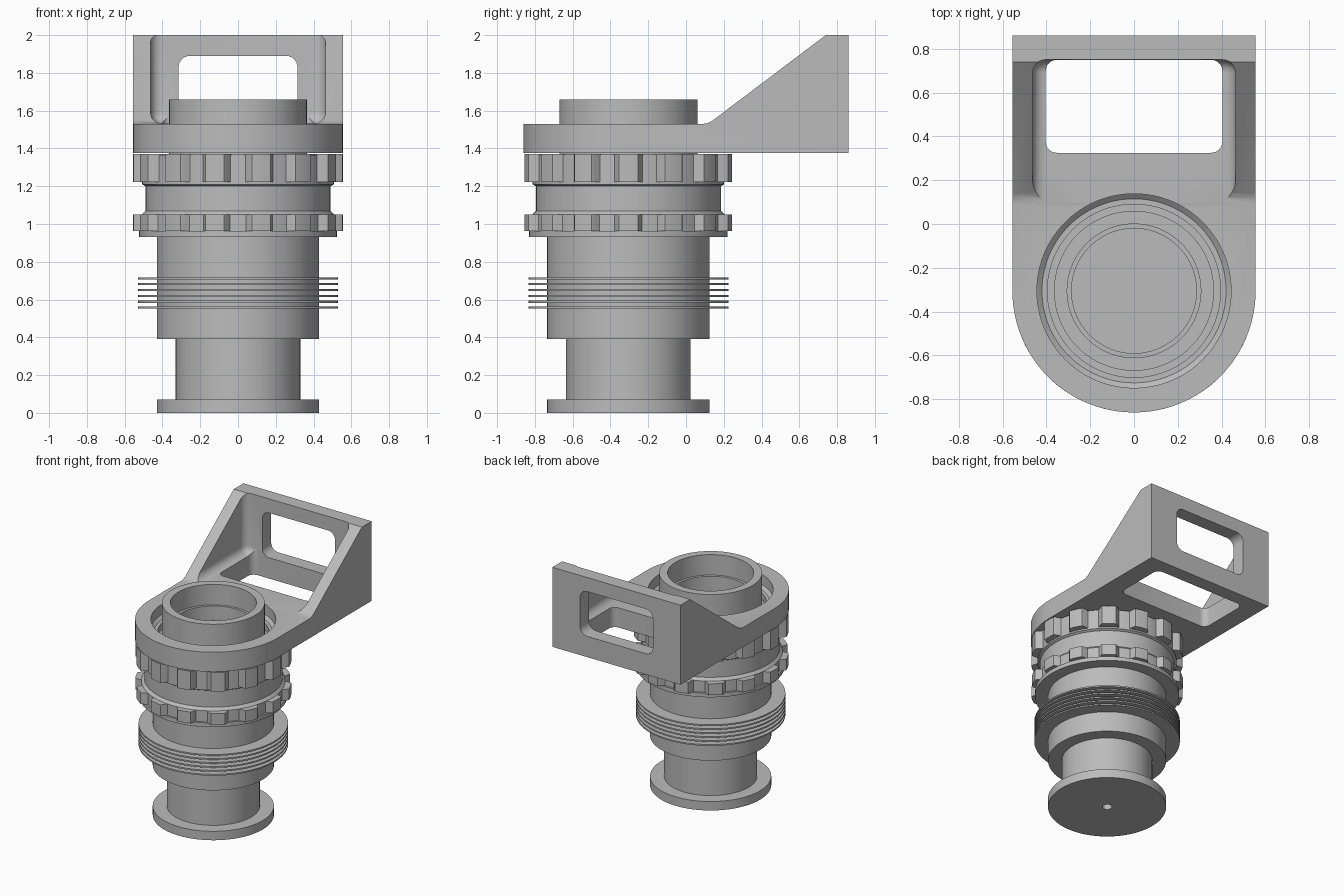
import bpy, bmesh
from math import sin, cos, pi, radians
from mathutils import Vector

if "Cube" in bpy.data.objects:
    bpy.data.objects.remove(bpy.data.objects["Cube"])

AXIS_Y = -0.305   # centre line of the turned parts
HALF = 0.555      # half width of the bracket
STEPS = 96

grey = bpy.data.materials.new("plain grey")
grey.use_nodes = True
grey.diffuse_color = (0.5, 0.5, 0.5, 1)
grey.node_tree.nodes["Principled BSDF"].inputs["Base Color"].default_value = (0.5, 0.5, 0.5, 1)


def finish(name, bm):
    bmesh.ops.recalc_face_normals(bm, faces=bm.faces)
    mesh = bpy.data.meshes.new(name)
    bm.to_mesh(mesh)
    bm.free()
    mesh.materials.append(grey)
    ob = bpy.data.objects.new(name, mesh)
    bpy.context.collection.objects.link(ob)
    return ob


def activate(ob):
    bpy.ops.object.select_all(action='DESELECT')
    ob.select_set(True)
    bpy.context.view_layer.objects.active = ob


def smooth(ob):
    activate(ob)
    bpy.ops.object.shade_smooth_by_angle(angle=radians(30))


def lathe(name, profile):
    """Turn a closed (radius, height) profile about the centre line."""
    bm = bmesh.new()
    rings = []
    for i in range(STEPS):
        a = 2 * pi * i / STEPS
        rings.append([bm.verts.new((r * sin(a), AXIS_Y - r * cos(a), z)) for r, z in profile])
    n = len(profile)
    for i in range(STEPS):
        p, q = rings[i], rings[(i + 1) % STEPS]
        for j in range(n):
            k = (j + 1) % n
            bm.faces.new((p[j], q[j], q[k], p[k]))
    ob = finish(name, bm)
    smooth(ob)
    return ob


def prism(name, points, direction):
    """Extrude a flat outline along a direction."""
    bm = bmesh.new()
    face = bm.faces.new([bm.verts.new(p) for p in points])
    out = bmesh.ops.extrude_face_region(bm, geom=[face])
    verts = [g for g in out["geom"] if isinstance(g, bmesh.types.BMVert)]
    bmesh.ops.translate(bm, verts=verts, vec=Vector(direction))
    return finish(name, bm)


def rounded_box(name, lo, hi, radius, axes):
    """Box with the edges along the given axes rounded."""
    bm = bmesh.new()
    bmesh.ops.create_cube(bm, size=1)
    lo, hi = Vector(lo), Vector(hi)
    for v in bm.verts:
        v.co = [lo[i] + (v.co[i] + 0.5) * (hi[i] - lo[i]) for i in range(3)]

    def along(e):
        d = e.verts[1].co - e.verts[0].co
        return max(range(3), key=lambda i: abs(d[i]))
    edges = [e for e in bm.edges if along(e) in axes]
    bmesh.ops.bevel(bm, geom=edges, offset=radius, segments=6, profile=0.5, affect='EDGES')
    return finish(name, bm)


def cut(ob, cutter):
    cutter.hide_render = True
    mod = ob.modifiers.new("cut", 'BOOLEAN')
    mod.operation, mod.solver, mod.object = 'DIFFERENCE', 'EXACT', cutter
    activate(ob)
    bpy.ops.object.modifier_apply(modifier=mod.name)
    bpy.data.objects.remove(cutter)


# Turned body: foot, waist, barrel, flange, neck and hollow top tube
lathe("body", [
    (0.035, 0), (0.43, 0), (0.43, 0.07), (0.33, 0.07), (0.33, 0.39),
    (0.43, 0.39), (0.43, 0.93), (0.525, 0.93), (0.525, 0.962), (0.51, 0.962),
    (0.51, 1.05), (0.49, 1.07), (0.49, 1.2), (0.507, 1.21), (0.507, 1.365),
    (0.365, 1.365), (0.365, 1.66), (0.305, 1.66), (0.305, 1.5), (0.285, 1.5),
    (0.285, 0.1), (0.035, 0.1)])

# Thin cooling fins
for i in range(6):
    z = 0.552 + i * 0.031
    lathe(f"fin_{i + 1}", [(0.42, z), (0.53, z), (0.53, z + 0.011), (0.42, z + 0.011)])


# Scalloped grip rings
def grip_ring(name, z0, z1, teeth=14):
    pts = []
    count = teeth * 20
    for i in range(count):
        a = 2 * pi * i / count
        wave = max(-1, min(1, 2 * cos(teeth * a) + 0.3))
        r = 0.528 + 0.027 * sin(wave * pi / 2)
        pts.append((r * cos(a), AXIS_Y + r * sin(a), z0))
    smooth(prism(name, pts, (0, 0, z1 - z0)))


grip_ring("lower_grip_ring", 0.962, 1.05)
grip_ring("upper_grip_ring", 1.222, 1.37)

# Mounting bracket: rounded plate with an upright back and sloping cheeks
outline = [(HALF, 0.86, 1.377), (-HALF, 0.86, 1.377)]
for i in range(49):
    a = pi + pi * i / 48
    outline.append((HALF * cos(a), AXIS_Y + HALF * sin(a), 1.377))
bracket = prism("mounting_bracket", outline, (0, 0, 0.623))

slope = [(-1, 1.53), (0.09, 1.53), (0.115, 1.534), (0.14, 1.547), (0.74, 2.0),
         (0.8, 2.045), (-1, 2.045)]
cut(bracket, prism("slope_cutter", [(-1, y, z) for y, z in slope], (2, 0, 0)))
cut(bracket, rounded_box("pocket_cutter", (-0.463, 0, 1.531), (0.463, 0.75, 2.3), 0.06, (0, 1, 2)))
cut(bracket, rounded_box("back_window_cutter", (-0.315, 0.6, 1.54), (0.315, 1, 1.89), 0.06, (1,)))
cut(bracket, rounded_box("floor_window_cutter", (-0.403, 0.325, 1.2), (0.403, 0.749, 1.6), 0.05, (2,)))
cut(bracket, lathe("socket_cutter", [
    (0.001, 1.3), (0.395, 1.3), (0.395, 1.43), (0.42, 1.43), (0.443, 1.45),
    (0.443, 1.6), (0.001, 1.6)]))
smooth(bracket)
